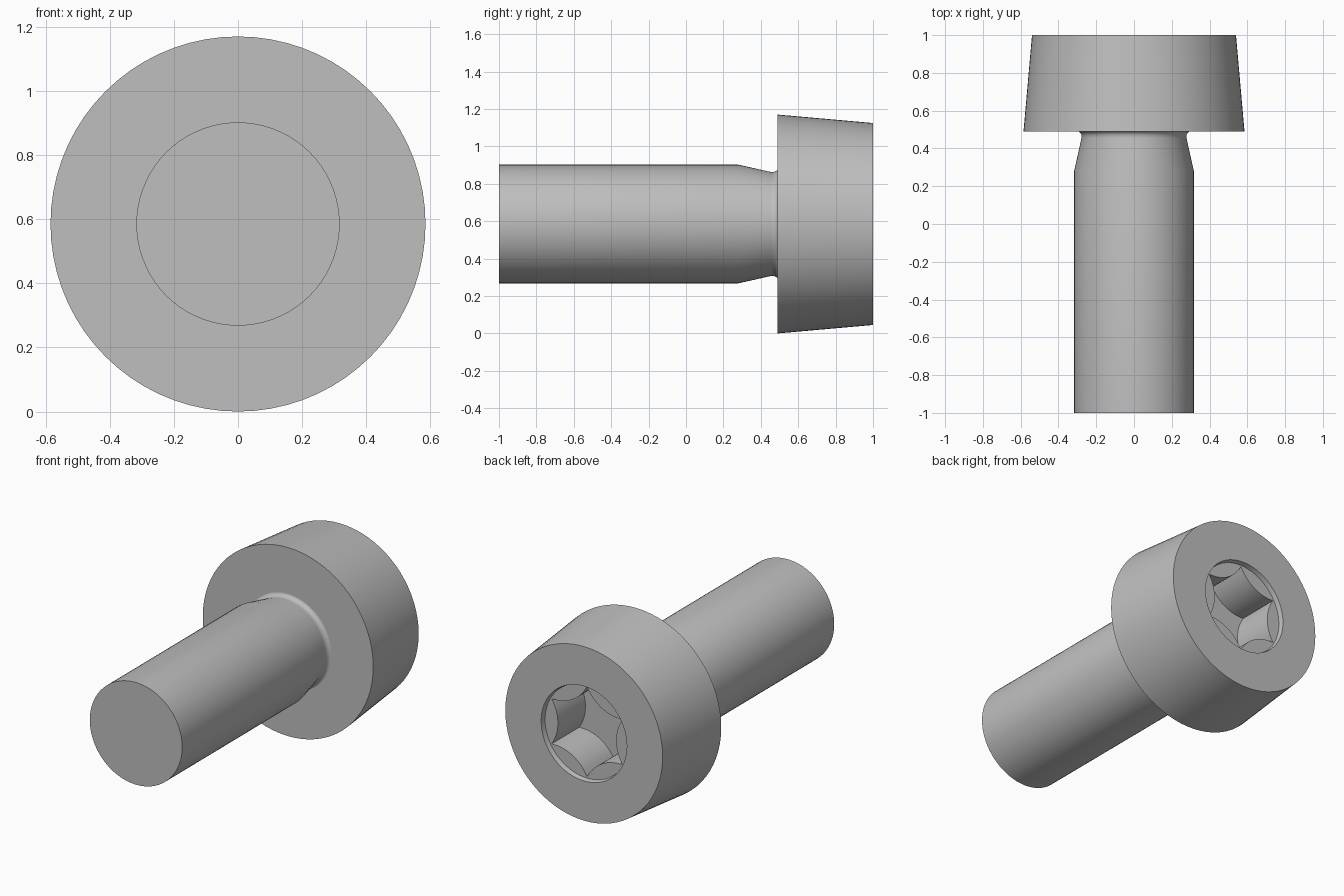
import bpy
import bmesh
from math import sin, cos, pi, sqrt

if "Cube" in bpy.data.objects:
    bpy.data.objects.remove(bpy.data.objects["Cube"])

SEGMENTS = 72
AXIS_Z = 0.585

steel = bpy.data.materials.new("plain grey steel")
steel.use_nodes = True
GREY = (0.52, 0.52, 0.52, 1.0)
steel.diffuse_color = GREY
steel.node_tree.nodes["Principled BSDF"].inputs["Base Color"].default_value = GREY


def star(angle, inner=0.2, arc=0.254):
    """Six-pointed socket outline whose sides are arcs bulging inward."""
    phi = (angle + pi / 6) % (pi / 3) - pi / 6
    c = inner + arc
    return c * cos(phi) - sqrt(arc ** 2 - (c * sin(phi)) ** 2)


def loft(name, profile, cap_start=False, cap_end=False):
    """Join rings of (y, radius) along the screw axis; radius may vary by angle."""
    bm = bmesh.new()
    rings = []
    for y, radius in profile:
        ring = []
        for k in range(SEGMENTS):
            a = 2 * pi * k / SEGMENTS
            r = radius(a) if callable(radius) else radius
            ring.append(bm.verts.new((r * cos(a), y, AXIS_Z + r * sin(a))))
        rings.append(ring)
    for low, high in zip(rings, rings[1:]):
        for k in range(SEGMENTS):
            n = (k + 1) % SEGMENTS
            bm.faces.new((low[k], high[k], high[n], low[n]))
    if cap_start:
        bm.faces.new(rings[0])
    if cap_end:
        bm.faces.new(rings[-1][::-1])
    mesh = bpy.data.meshes.new(name)
    bm.to_mesh(mesh)
    bm.free()
    mesh.materials.append(steel)
    obj = bpy.data.objects.new(name, mesh)
    bpy.context.collection.objects.link(obj)
    bpy.ops.object.select_all(action='DESELECT')
    obj.select_set(True)
    bpy.context.view_layer.objects.active = obj
    bpy.ops.object.shade_smooth_by_angle(angle=pi / 6)
    return obj


# Shank: straight rod, tapered neck and small fillet under the head
loft("shank", [(-1, 0.317), (0.28, 0.317), (0.455, 0.278), (0.47, 0.278),
               (0.481, 0.283), (0.488, 0.29), (0.49, 0.297)], cap_start=True)

# Head: flat underside, drafted side, flat back and shallow round recess
loft("head", [(0.49, 0.297), (0.49, 0.585), (1, 0.54), (1, 0.294), (0.97, 0.288)])

# Drive socket: recess floor, star-shaped walls and flat bottom
loft("drive_socket", [(0.97, 0.288), (0.97, star), (0.7, star)], cap_end=True)
